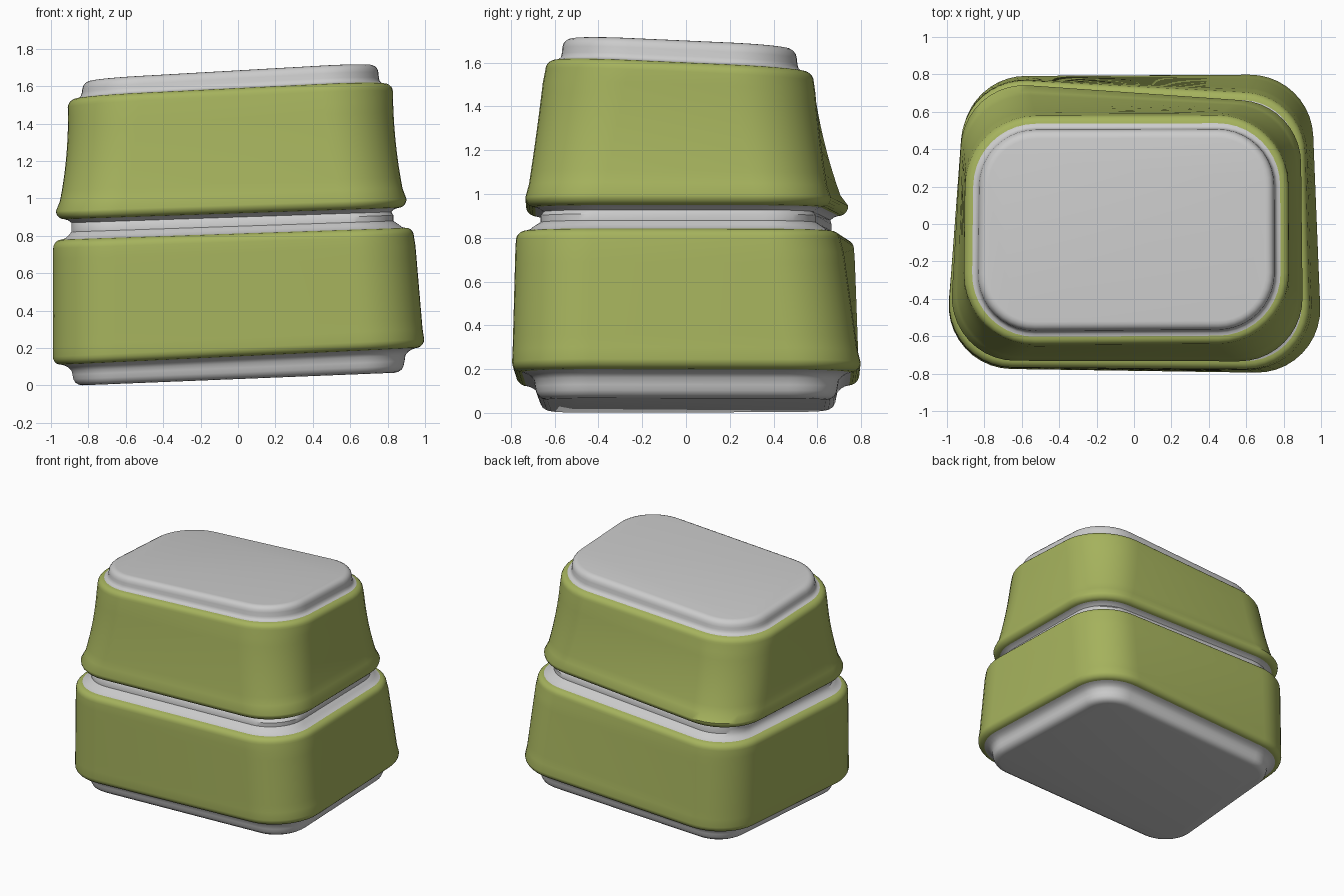
import bpy, bmesh
from math import sin, cos, pi
from mathutils import Vector

if "Cube" in bpy.data.objects:
    bpy.data.objects.remove(bpy.data.objects["Cube"])

# Levels: corners FL, FR, BR, BL; tilted plane z = c + a*x + b*y; corner radius
def level(fl, fr, br, bl, plane, r):
    return [*fl, *fr, *br, *bl, *plane, r]

LOW0 = level((-1.02, -.77), (1.01, -.80), (.945, .80), (-.89, .79), (.155, .047, 0), .34)
LOW1 = level((-1.015, -.765), (.95, -.78), (.91, .69), (-.90, .785), (.812, .034, 0), .34)
UP0 = level((-.995, -.73), (.905, -.735), (.89, .64), (-.905, .765), (.92, .034, 0), .34)
UPM = level((-.925, -.68), (.847, -.685), (.84, .605), (-.905, .65), (1.24, .042, -.022), .36)
UP1 = level((-.915, -.65), (.83, -.64), (.825, .585), (-.90, .58), (1.563, .049, -.045), .38)
CAP = UP1[:8] + [1.661, .057, -.045, .38]
BASE = LOW0[:8] + [.034, .04, 0, .34]


def mix(keys, t):
    if len(keys) == 2:
        w = (1 - t, t)
    else:
        w = (2 * (t - .5) * (t - 1), 4 * t * (1 - t), 2 * t * (t - .5))
    return [sum(k[i] * f for k, f in zip(keys, w)) for i in range(12)]


def ring(lv, inset, dz, seg=10):
    """Rounded quadrilateral lying on the level's tilted plane."""
    q = [Vector(lv[i:i + 2]) for i in (0, 2, 4, 6)]
    c, a, b, r = lv[8:]
    pts = []
    for i in range(4):
        d0 = (q[i] - q[i - 1]).normalized()
        d1 = (q[(i + 1) % 4] - q[i]).normalized()
        n0, n1 = Vector((d0.y, -d0.x)), Vector((d1.y, -d1.x))
        center = q[i] - (n0 + n1) * (r / (1 + n0.dot(n1)))
        ang = n0.angle(n1)
        for k in range(seg + 1):
            t = k / seg
            d = (n0 * sin((1 - t) * ang) + n1 * sin(t * ang)) / sin(ang)
            p = center + d * (r - inset)
            pts.append((p.x, p.y, c + a * p.x + b * p.y + dz))
    return pts


def loft(name, rings, mat=None, bottom=False, top=False):
    bm = bmesh.new()
    loops = [[bm.verts.new(p) for p in r] for r in rings]
    n = len(loops[0])
    for lo, hi in zip(loops, loops[1:]):
        for i in range(n):
            j = (i + 1) % n
            bm.faces.new((lo[i], lo[j], hi[j], hi[i]))
    if bottom:
        bm.faces.new(loops[0][::-1])
    if top:
        bm.faces.new(loops[-1])
    me = bpy.data.meshes.new(name)
    bm.to_mesh(me)
    bm.free()
    ob = bpy.data.objects.new(name, me)
    bpy.context.collection.objects.link(ob)
    if mat:
        me.materials.append(mat)
    bpy.ops.object.select_all(action='DESELECT')
    ob.select_set(True)
    bpy.context.view_layer.objects.active = ob
    bpy.ops.object.shade_smooth_by_angle(angle=0.7)


R = .045  # edge rounding of the green bands


def band(name, keys, mat):
    arc = [(R * (1 - sin(k * pi / 10)), R * (1 - cos(k * pi / 10))) for k in range(6)]
    rings = [ring(keys[0], i, z) for i, z in arc]
    h = keys[-1][8] - keys[0][8]
    t0 = R / h
    rings += [ring(mix(keys, t0 + (1 - 2 * t0) * k / 10), 0, 0) for k in range(1, 10)]
    rings += [ring(keys[-1], i, -z) for i, z in reversed(arc)]
    loft(name, rings, mat)


green = bpy.data.materials.new("olive_green")
green.diffuse_color = (.38, .45, .11, 1)
green.use_nodes = True
green.node_tree.nodes["Principled BSDF"].inputs["Base Color"].default_value = green.diffuse_color

# Green bands
band("lower_band", [LOW0, LOW1], green)
band("upper_band", [UP0, UPM, UP1], green)

# Base plate with stepped rim
loft("base", [ring(BASE, .16, 0), ring(BASE, .14, .004), ring(BASE, .12, .016),
              ring(BASE, .11, .035), ring(BASE, .105, .06), ring(LOW0, .10, -.035),
              ring(LOW0, .085, -.018), ring(LOW0, .065, -.006), ring(LOW0, R, 0)], bottom=True)

# Concave collar between the bands
MID = mix([LOW1, UP0], .5)
loft("collar", [ring(LOW1, R, 0), ring(LOW1, .065, .006), ring(LOW1, .082, .02),
                ring(MID, .09, -.015), ring(MID, .09, .015), ring(UP0, .082, -.02),
                ring(UP0, .065, -.006), ring(UP0, R, 0)])

# Raised top cap
loft("top_cap", [ring(UP1, R, 0), ring(UP1, .06, .004), ring(UP1, .07, .014),
                 ring(UP1, .075, .03), ring(CAP, .077, -.045), ring(CAP, .082, -.025),
                 ring(CAP, .094, -.01), ring(CAP, .11, -.002), ring(CAP, .125, 0)], top=True)
